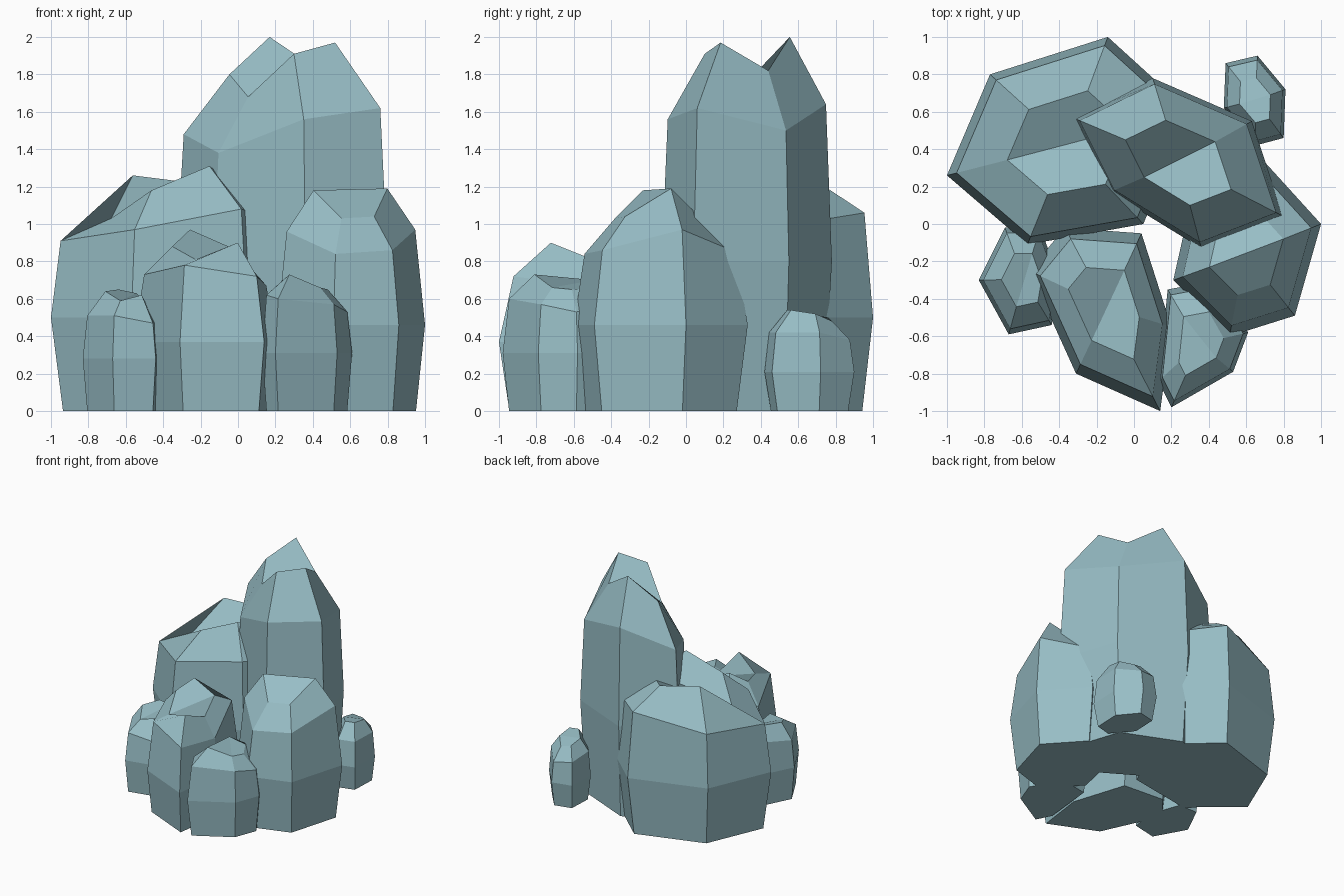
import bpy
import bmesh
from mathutils import Vector

default_cube = bpy.data.objects.get("Cube")
if default_cube:
    bpy.data.objects.remove(default_cube, do_unlink=True)

# Single pale blue-grey stone colour
STONE_COLOUR = (0.31, 0.51, 0.56, 1.0)
stone = bpy.data.materials.new("pale_blue_stone")
stone.use_nodes = True
stone.diffuse_color = STONE_COLOUR
shader = stone.node_tree.nodes["Principled BSDF"]
shader.inputs["Base Color"].default_value = STONE_COLOUR
shader.inputs["Roughness"].default_value = 0.9


def add_ring(bm, outline, centre, scale, heights):
    """One closed loop of vertices: the outline shrunk towards its centre."""
    ring = []
    for point, height in zip(outline, heights):
        spot = centre + (point - centre) * scale
        ring.append(bm.verts.new((spot.x, spot.y, height)))
    return ring


def add_rock(name, outline, waist, shoulder, crown,
             foot_scale=0.9, shoulder_scale=0.9, crease=2):
    """Six-sided boulder lofted through foot, waist, shoulder and crown."""
    outline = [Vector(point) for point in outline]
    sides = len(outline)
    centre = sum(outline, Vector((0, 0))) / sides

    bm = bmesh.new()
    rings = [
        add_ring(bm, outline, centre, foot_scale, [0] * sides),
        add_ring(bm, outline, centre, 1, [waist] * sides),
        add_ring(bm, outline, centre, shoulder_scale, shoulder),
        add_ring(bm, outline, centre, 0.5, crown),
    ]

    # Walls between neighbouring rings
    for lower, upper in zip(rings, rings[1:]):
        for i in range(sides):
            j = (i + 1) % sides
            bm.faces.new((lower[i], lower[j], upper[j], upper[i]))

    # Flat underside, and a cap folded along one crease
    bm.faces.new(rings[0])
    top = rings[-1][crease:] + rings[-1][:crease]
    half = sides // 2
    bm.faces.new(top[:half + 1])
    bm.faces.new(top[half:] + top[:1])

    bmesh.ops.recalc_face_normals(bm, faces=bm.faces)
    mesh = bpy.data.meshes.new(name)
    bm.to_mesh(mesh)
    bm.free()
    mesh.materials.append(stone)
    rock = bpy.data.objects.new(name, mesh)
    bpy.context.collection.objects.link(rock)
    return rock


# Tall twin-peaked rock at the centre back
add_rock(
    "tall_rock",
    outline=[(-0.33, 0.57), (0.1, 0.78), (0.63, 0.55),
             (0.8, 0.04), (0.36, -0.13), (-0.13, 0.17)],
    waist=0.8,
    shoulder=[1.48, 1.64, 1.5, 1.62, 1.56, 1.38],
    crown=[1.8, 2, 1.82, 1.97, 1.91, 1.68],
    shoulder_scale=0.93,
)

# Broad rock at the back
add_rock(
    "broad_back_rock",
    outline=[(-1, 0.26), (-0.77, 0.8), (-0.14, 1),
             (0.3, 0.6), (0.05, 0), (-0.57, -0.11)],
    waist=0.5,
    shoulder=[0.91, 0.95, 1.06, 1, 1.08, 0.97],
    crown=[1.03, 1.26, 1.22, 1.2, 1.31, 1.18],
    shoulder_scale=0.92,
    crease=0,
)

# Medium rock at the side
add_rock(
    "side_rock",
    outline=[(1, 0), (0.86, -0.49), (0.51, -0.6),
             (0.21, -0.3), (0.3, 0.1), (0.7, 0.33)],
    waist=0.46,
    shoulder=[0.97, 0.86, 0.84, 0.96, 0.95, 0.85],
    crown=[1.19, 1.04, 1.03, 1.18, 1.1, 1],
    foot_scale=0.88,
    shoulder_scale=0.87,
    crease=0,
)

# Medium rock at the front, with a notch in its crown
add_rock(
    "front_rock",
    outline=[(-0.56, -0.25), (-0.31, -0.8), (0.14, -1),
             (0.2, -0.55), (0.04, -0.05), (-0.37, -0.02)],
    waist=0.37,
    shoulder=[0.73, 0.78, 0.72, 0.67, 0.8, 0.8],
    crown=[0.88, 0.81, 0.9, 0.81, 0.88, 0.97],
    shoulder_scale=0.86,
    crease=1,
)

# Three small rocks around the foot
add_rock(
    "small_front_right_rock",
    outline=[(-0.83, -0.3), (-0.67, -0.59), (-0.44, -0.54),
             (-0.4, -0.3), (-0.5, -0.02), (-0.69, -0.02)],
    waist=0.28,
    shoulder=[0.51, 0.51, 0.47, 0.48, 0.5, 0.55],
    crown=[0.64, 0.59, 0.62, 0.58, 0.63, 0.65],
    crease=1,
)
add_rock(
    "small_front_left_rock",
    outline=[(0.13, -0.84), (0.2, -0.98), (0.53, -0.79),
             (0.61, -0.58), (0.45, -0.3), (0.18, -0.35)],
    waist=0.31,
    shoulder=[0.62, 0.6, 0.57, 0.53, 0.58, 0.6],
    crown=[0.7, 0.73, 0.66, 0.65, 0.66, 0.7],
)
add_rock(
    "small_back_left_rock",
    outline=[(0.49, 0.86), (0.66, 0.9), (0.81, 0.72),
             (0.8, 0.46), (0.65, 0.42), (0.48, 0.62)],
    waist=0.21,
    shoulder=[0.4, 0.38, 0.42, 0.42, 0.42, 0.42],
    crown=[0.5, 0.48, 0.52, 0.54, 0.54, 0.52],
    foot_scale=0.86,
)
